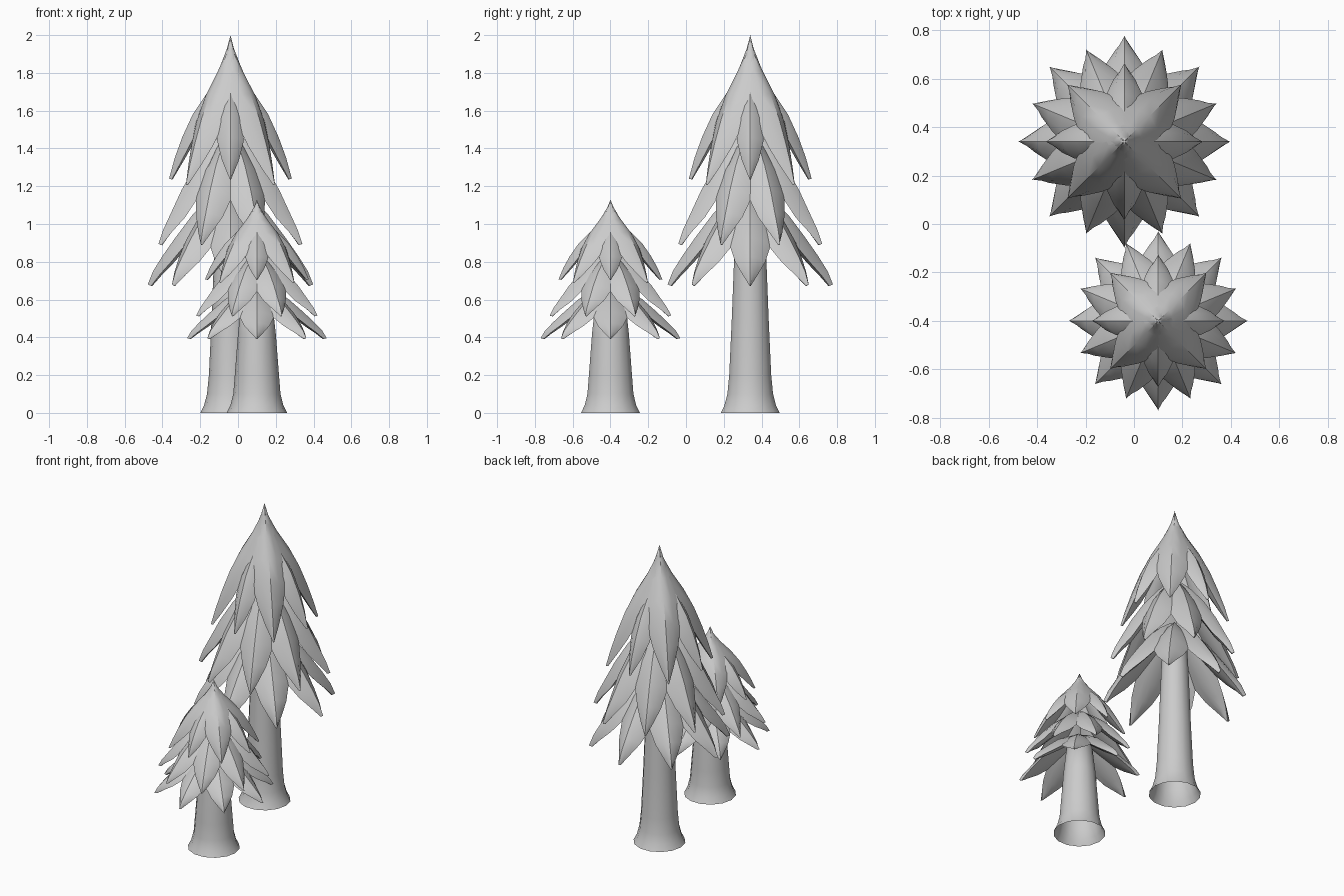
import bpy, bmesh
from math import sin, cos, pi, hypot

if "Cube" in bpy.data.objects:
    bpy.data.objects.remove(bpy.data.objects["Cube"])

def finish(name, bm, angle):
    bmesh.ops.recalc_face_normals(bm, faces=bm.faces)
    me = bpy.data.meshes.new(name)
    bm.to_mesh(me)
    bm.free()
    ob = bpy.data.objects.new(name, me)
    bpy.context.collection.objects.link(ob)
    bpy.ops.object.select_all(action='DESELECT')
    ob.select_set(True)
    bpy.context.view_layer.objects.active = ob
    bpy.ops.object.shade_smooth_by_angle(angle=angle)
    return ob

def lathe(bm, profile, sides):
    """Revolve (r, z) points; points with r = 0 become poles."""
    rings = []
    for r, z in profile:
        n = 1 if r == 0 else sides
        rings.append([bm.verts.new((r * cos(2 * pi * i / sides), r * sin(2 * pi * i / sides), z))
                      for i in range(n)])
    for a, b in zip(rings, rings[1:]):
        for i in range(sides):
            j = (i + 1) % sides
            loop = [a[i % len(a)], a[j % len(a)], b[j % len(b)], b[i % len(b)]]
            bm.faces.new(list(dict.fromkeys(loop)))

# Leaf cross-section: (sideways, along normal above = arch / below = belly)
SECTION = [(0, 0), (.5, -.3), (1, -1), (.5, -1.15), (0, -1.25), (-.5, -1.15), (-1, -1), (-.5, -.3)]

def leaf(bm, path, angle):
    """Loft a thick arched leaf along ridge stations (r, z, half width, depth)."""
    rings = []
    for i, (r, z, w, d) in enumerate(path):
        p, q = path[max(i - 1, 0)], path[min(i + 1, len(path) - 1)]
        tr, tz = q[0] - p[0], q[1] - p[1]
        length = hypot(tr, tz)
        nr, nz = -tz / length, tr / length
        ring = []
        for s, h in SECTION:
            rr, zz, side = r + nr * h * d, z + nz * h * d, s * w
            ring.append(bm.verts.new((rr * cos(angle) - side * sin(angle),
                                      rr * sin(angle) + side * cos(angle), zz)))
        rings.append(ring)
    n = len(SECTION)
    for a, b in zip(rings, rings[1:]):
        for i in range(n):
            bm.faces.new((a[i], a[(i + 1) % n], b[(i + 1) % n], b[i]))
    bm.faces.new(rings[0])
    bm.faces.new(rings[-1])

# Ridge stations for the leaves of each tier
CROWN_WIDE = [(.004, 1.985, .004, .004), (.025, 1.91, .026, .02), (.075, 1.81, .065, .04),
              (.15, 1.69, .10, .06), (.215, 1.56, .105, .065), (.265, 1.43, .08, .055),
              (.305, 1.31, .042, .035), (.333, 1.21, .003, .012)]
CROWN_SLIM = [(.05, 1.80, .02, .03), (.12, 1.70, .045, .045), (.20, 1.58, .07, .055),
              (.255, 1.46, .07, .055), (.295, 1.35, .045, .04), (.325, 1.24, .003, .015)]
MIDDLE = [(.03, 1.50, .03, .05), (.11, 1.42, .07, .06), (.20, 1.31, .105, .07),
          (.28, 1.18, .105, .065), (.34, 1.06, .075, .055), (.385, .97, .038, .035),
          (.412, .895, .003, .018)]
LOWER = [(.03, 1.20, .03, .05), (.11, 1.14, .07, .06), (.20, 1.05, .105, .07),
         (.29, .93, .11, .065), (.36, .83, .08, .055), (.41, .75, .04, .04),
         (.438, .68, .003, .02)]

def tree(prefix, loc, scale_xy, scale_z, offset_z, trunk):
    parts = []
    # flared open trunk
    bm = bmesh.new()
    lathe(bm, trunk, 14)
    ob = finish(prefix + "_trunk", bm, 1.0)
    ob.location = (*loc, 0)
    # crown tier with pointed cap, alternating wide and slim leaves
    bm = bmesh.new()
    lathe(bm, [(0, 2.0), (.018, 1.93), (.045, 1.86), (.085, 1.76), (0, 1.70)], 16)
    for k in range(8):
        leaf(bm, CROWN_WIDE if k % 2 else CROWN_SLIM, k * pi / 4)
    parts.append(finish(prefix + "_crown_leaves", bm, .7))
    # two lower tiers, staggered
    for name, path, turn in (("middle", MIDDLE, pi / 8), ("lower", LOWER, 0)):
        bm = bmesh.new()
        for k in range(8):
            leaf(bm, path, k * pi / 4 + turn)
        parts.append(finish(prefix + "_" + name + "_leaves", bm, .7))
    for ob in parts:
        ob.scale = (scale_xy, scale_xy, scale_z)
        ob.location = (*loc, offset_z)

tree("tall_tree", (-.04, .34), 1, 1, 0,
     [(.16, 0), (.14, .04), (.124, .1), (.114, .2), (.10, .5), (.085, .88), (.07, 1.15), (0, 1.2)])
tree("small_tree", (.10, -.40), .845, .556, .39 - .67 * .556,
     [(.16, 0), (.14, .04), (.125, .1), (.117, .2), (.10, .42), (.08, .6), (0, .64)])
